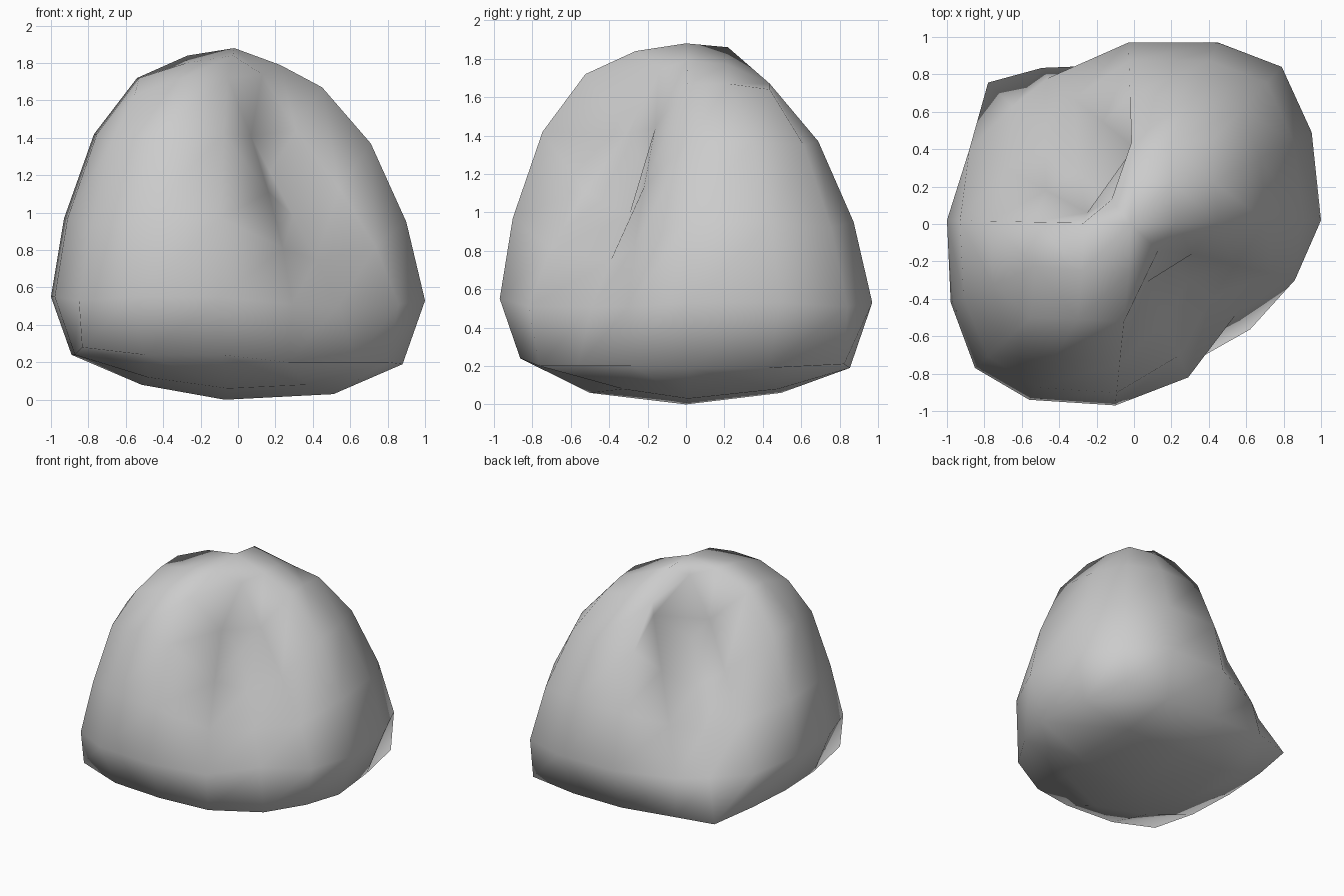
import bpy, bmesh

if "Cube" in bpy.data.objects:
    bpy.data.objects.remove(bpy.data.objects["Cube"])

# Widest outline, 16 columns counter-clockwise from the front-left corner
outline = [(-.85, -.77), (-.56, -.94), (-.1, -.97), (.29, -.82), (.54, -.49),
           (.86, -.3), (1, .02), (.95, .49), (.79, .84), (.45, .97),
           (-.03, .97), (-.46, .78), (-.65, .63), (-.88, .4), (-1, .02), (-.98, -.42)]

# Vertical profiles: (outline scale, height) from the bottom rim to the top rim
front_left = [(.89, .24), (1, .55), (.93, .97), (.77, 1.42), (.54, 1.72)]
back_right = [(.88, .19), (1, .53), (.9, .95), (.71, 1.37), (.45, 1.67)]
low_corner = [(.98, .28), (1, .53), (.92, .93), (.8, 1.37), (.65, 1.63)]
far_corner = [(.98, .21), (1, .51), (.9, .92), (.73, 1.35), (.52, 1.64)]
special = {0: low_corner, 8: far_corner}

# Dented columns: bottom scale, bottom height, top rim point, bulge
dents = {3: (.93, .2, (.07, -.31, 1.41), 1.35), 4: (1.15, .2, (.17, -.2, 1.22), 1),
         5: (.93, .2, (.31, -.16, 1.44), 1.35), 11: (1.07, .23, (0, .41, 1.55), 1.1),
         12: (1.2, .22, (-.13, .12, 1.28), 1), 13: (.98, .24, (-.25, .06, 1.45), 1.05)}


# Position of one column at one level
def column_point(i, level):
    x, y = outline[i]
    if i in dents:
        s, z, (tx, ty, tz), bulge = dents[i]
        if level == 0:
            return (x * s, y * s, z)
        t = (level - 1) / 3
        h = t ** bulge
        return (x + (tx - x) * h, y + (ty - y) * h, .51 + (tz - .51) * t)
    s, z = special.get(i, back_right if 5 <= i <= 11 else front_left)[level]
    return (x * s, y * s, z)


bm = bmesh.new()

# Side rings
rings = [[bm.verts.new(column_point(i, level)) for i in range(16)] for level in range(5)]
for a, b in zip(rings, rings[1:]):
    for i in range(16):
        j = (i + 1) % 16
        bm.faces.new((a[i], a[j], b[j], b[i]))


# Domed quad cap on a 16-sided rim, with the heights of its inner ring
def cap(rim, scale, heights, mid_co):
    inner = [bm.verts.new((rim[2 * k].co.x * scale, rim[2 * k].co.y * scale, z))
             for k, z in enumerate(heights)]
    mid = bm.verts.new(mid_co)
    for k in range(0, 8, 2):
        c = 2 * k
        n, m, p = inner[k], inner[k + 1], inner[(k + 2) % 8]
        bm.faces.new((rim[c - 1], rim[c], rim[c + 1], n))
        bm.faces.new((rim[c + 1], rim[c + 2], m, n))
        bm.faces.new((rim[c + 2], rim[c + 3], p, m))
        bm.faces.new((n, m, mid, inner[k - 1]))
    return inner


top = cap(rings[-1], .5, (1.8, 1.84, 1.74, 1.79, 1.77, 1.86, 1.8, 1.84), (-.02, 0, 1.88))
cap(rings[0], .58, (.12, .06, .08, .03, .08, .06, .1, .08), (-.07, 0, 0))

# Lip of the crown over each dent
top[2].co.xy = (.13, -.14)
top[6].co.xy = (-.12, .13)

bmesh.ops.recalc_face_normals(bm, faces=bm.faces)
for f in bm.faces:
    f.smooth = True
mesh = bpy.data.meshes.new("boulder")
bm.to_mesh(mesh)
bm.free()
boulder = bpy.data.objects.new("boulder", mesh)
bpy.context.collection.objects.link(boulder)
